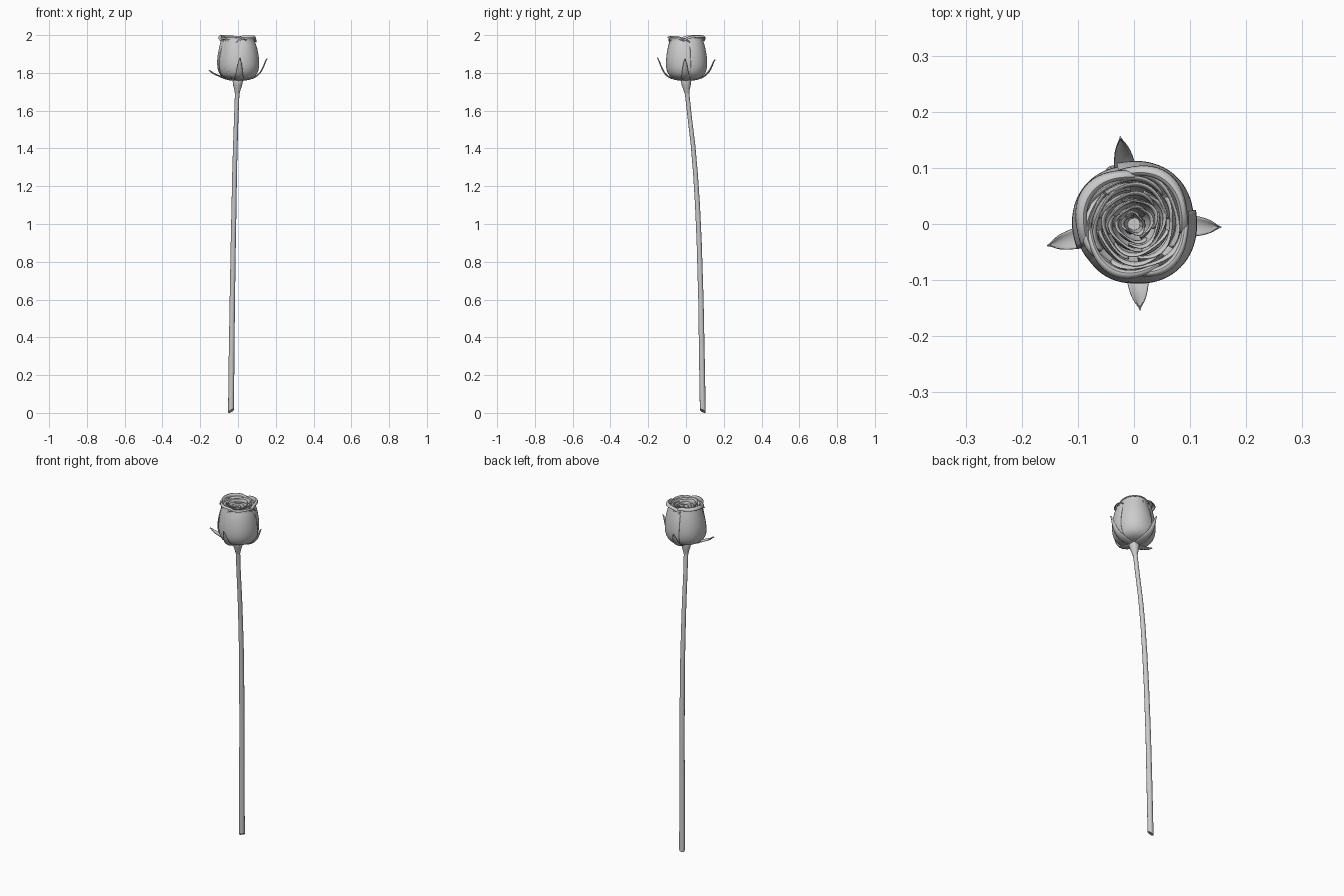
import bpy, bmesh, math, random

if "Cube" in bpy.data.objects:
    bpy.data.objects.remove(bpy.data.objects["Cube"])

random.seed(4)


def surface(name, rows, closed=False, caps=False, thickness=0.0, levels=1):
    """Skin a grid of points (list of rows) into a smooth object."""
    bm = bmesh.new()
    grid = [[bm.verts.new(p) for p in row] for row in rows]
    n = len(grid[0])
    for a, b in zip(grid, grid[1:]):
        for i in range(n if closed else n - 1):
            j = (i + 1) % n
            bm.faces.new((a[i], a[j], b[j], b[i]))
    if caps:
        bm.faces.new(grid[0][::-1])
        bm.faces.new(grid[-1])
    me = bpy.data.meshes.new(name)
    bm.to_mesh(me)
    bm.free()
    ob = bpy.data.objects.new(name, me)
    bpy.context.collection.objects.link(ob)
    if levels:
        sub = ob.modifiers.new("smooth", 'SUBSURF')
        sub.levels = sub.render_levels = levels
    if thickness:
        sol = ob.modifiers.new("thickness", 'SOLIDIFY')
        sol.thickness = thickness
        sol.offset = 0
    bpy.ops.object.select_all(action='DESELECT')
    ob.select_set(True)
    bpy.context.view_layer.objects.active = ob
    bpy.ops.object.shade_smooth_by_angle(angle=math.radians(50))
    return ob


def tube(name, path, slant=0.0, sides=16):
    """Round tube through (x, y, z, radius); the first ring is cut at a slant."""
    rows = []
    for k, (x, y, z, r) in enumerate(path):
        row = []
        for i in range(sides):
            t = math.tau * i / sides
            dz = -slant * math.cos(t - math.radians(135)) if k == 0 else 0
            row.append((x + r * math.cos(t), y + r * math.sin(t), z + dz))
        rows.append(row)
    return surface(name, rows, closed=True, caps=True, levels=0)


# Long, gently bowed stem with slanted cut
tube("stem", [(-.037, .089, .010, .0155), (-.034, .084, .3, .015),
              (-.030, .079, .6, .014), (-.025, .070, .9, .0135),
              (-.021, .061, 1.1, .013), (-.018, .050, 1.27, .0125),
              (-.014, .037, 1.42, .012), (-.009, .019, 1.57, .0115),
              (-.004, .005, 1.70, .012)], slant=.01)

# Swollen hip under the flower
tube("hip", [(-.004, .005, 1.69, .012), (-.003, .003, 1.712, .017),
             (-.002, .001, 1.735, .024), (-.001, 0, 1.755, .027),
             (0, 0, 1.772, .024)])


def petal(name, angle, half, profile, twist, drop, wave=0.0, square=0.0, cols=13):
    """Cupped petal: a profile (r, z) swept around the flower axis.
    twist pushes one side edge out and the other in so neighbours overlap."""
    ph = random.uniform(0, math.tau)
    z0 = profile[0][1]
    rows = []
    for k, (r, z) in enumerate(profile):
        v = k / (len(profile) - 1)
        row = []
        for i in range(cols):
            u = 2 * i / (cols - 1) - 1
            t = math.radians(angle + half * u)
            rr = r * (1 + twist * u + square * v ** .5 * (math.cos(math.pi * u) * .5))
            rr += wave * v ** 3 * math.sin(4 * u + ph)
            zz = z0 + (z - z0) * (1 - drop * abs(u) ** 4)
            row.append((rr * math.cos(t), rr * math.sin(t), zz))
        rows.append(row)
    return surface(name, rows, thickness=.002)


# Outer petals, cupped with rolled-back rims: (angle, half width, size, rim roll, top)
OUTER = [(142, 62, 1.02, 1.0, 1.998), (48, 58, 1.04, .8, 1.996),
         (-43, 56, 1.04, .5, 1.985), (-118, 60, .97, .6, 1.994),
         (190, 50, .95, .5, 1.985)]
for n, (ang, half, s, roll, top) in enumerate(OUTER):
    prof = [(.014, 1.764), (.05, 1.766), (.085, 1.778), (.103, 1.81), (.108, 1.85),
            (.104, 1.90), (.094, 1.95), (.085, top - .018), (.083, top - .004),
            (.088, top + .003), (.088 + .010 * roll, top),
            (.088 + .014 * roll, top - .012 * roll)]
    petal(f"outer_petal_{n + 1}", ang, half, [(r * s, z) for r, z in prof],
          .035, .10, .003, .07)

# Inner whorls, tighter toward the heart: (count, half width, size, top, start)
WHORLS = [(4, 60, .86, 1.986, 20), (4, 62, .71, 1.985, 65), (4, 64, .57, 1.982, 10),
          (4, 66, .44, 1.978, 50), (3, 75, .31, 1.972, 0), (3, 80, .18, 1.966, 60)]
for w, (count, half, s, top, start) in enumerate(WHORLS):
    for k in range(count):
        tp = top + random.uniform(-.008, .004)
        prof = [(.012, 1.768), (.07 * s, 1.785), (.098 * s, 1.83), (.104 * s, 1.88),
                (.098 * s, 1.93), (.091 * s, tp - .02), (.091 * s, tp - .006),
                (.096 * s + .002, tp)]
        petal(f"inner_petal_{w + 1}_{k + 1}", start + 360 * k / count + random.uniform(-9, 9),
              half, prof, .08, .06, .004)


# Four pointed sepals sweeping out and up from the hip: (angle, reach, tip height)
SEPALS = [(-2, .156, 1.875), (99, .158, 1.87), (194, .160, 1.812), (-86, .154, 1.88)]
for n, (ang, reach, tip) in enumerate(SEPALS):
    a = math.radians(ang)
    rise = tip - 1.78
    path = [(.018, 1.758, .014), (.05, 1.761, .024), (.08, 1.769, .024),
            (.105, 1.782, .019), (reach - .030, 1.782 + .25 * rise, .016),
            (reach - .016, 1.78 + .6 * rise, .011), (reach - .008, 1.78 + .85 * rise, .006),
            (reach, tip, .0006)]
    rows = []
    for r, z, w in path:
        row = []
        for u in (-1, -.5, 0, .5, 1):
            rr, side = r - .004 * u * u, w * u
            row.append((rr * math.cos(a) - side * math.sin(a),
                        rr * math.sin(a) + side * math.cos(a), z + .004 * u * u))
        rows.append(row)
    surface(f"sepal_{n + 1}", rows, thickness=.002)
